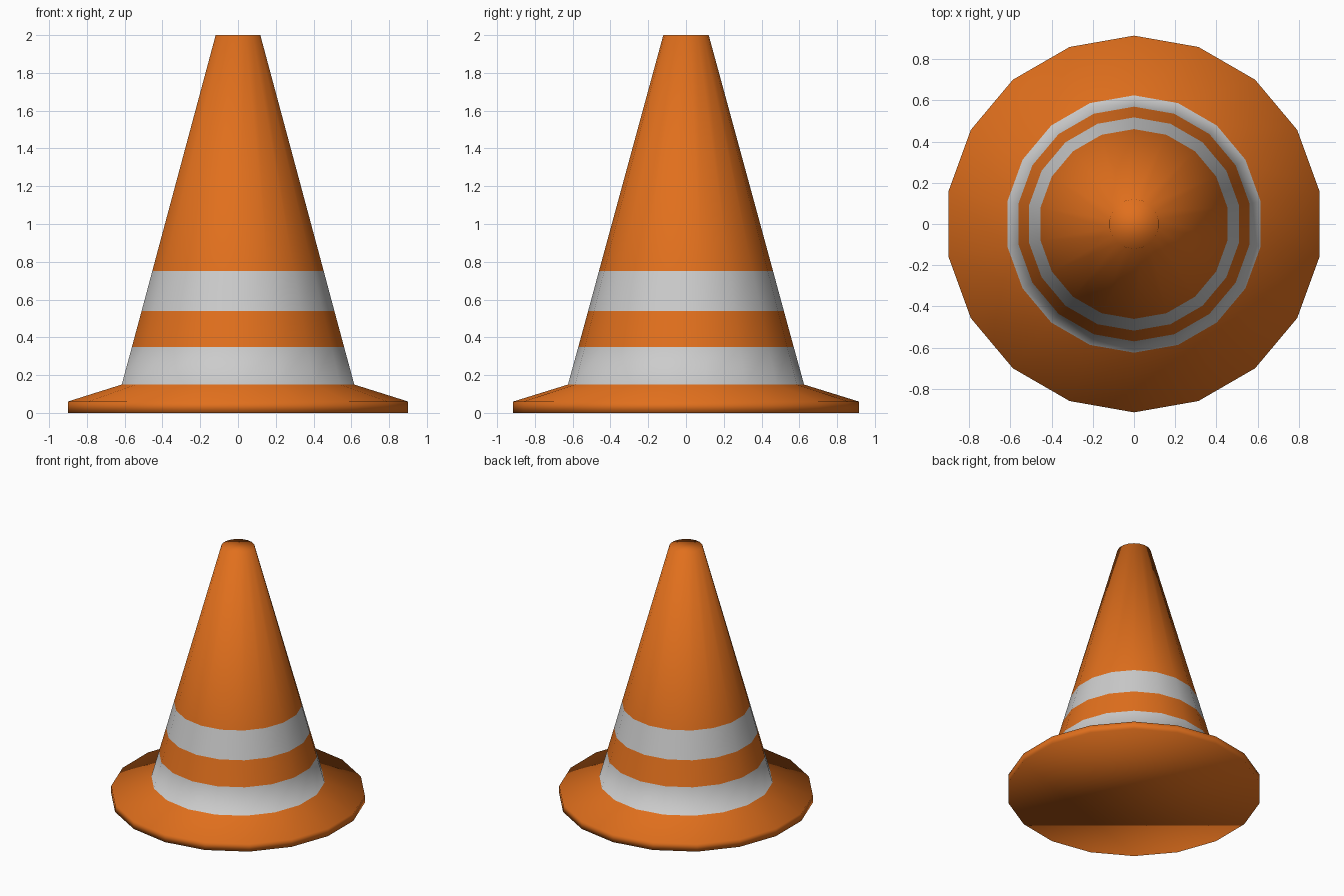
import bpy, bmesh, math

if "Cube" in bpy.data.objects:
    bpy.data.objects.remove(bpy.data.objects["Cube"])

SIDES = 18


def material(name, color):
    m = bpy.data.materials.new(name)
    m.diffuse_color = (*color, 1)
    m.use_nodes = True
    m.node_tree.nodes["Principled BSDF"].inputs["Base Color"].default_value = m.diffuse_color
    return m


orange = material("orange_plastic", (0.75, 0.16, 0.012))
white = material("pale_stripe", (0.55, 0.55, 0.55))

# Cone profile: radius, height, material of the band above (0 orange, 1 pale)
profile = [
    (0.915, 0.00, 0),   # foot rim
    (0.915, 0.06, 0),   # sloping skirt
    (0.625, 0.15, 1),   # lower stripe
    (0.570, 0.35, 0),
    (0.518, 0.54, 1),   # upper stripe
    (0.461, 0.75, 0),   # upper cone
    (0.120, 2.00, 0),
]

bm = bmesh.new()
rings = []
for r, z, _ in profile:
    angles = [math.pi / 2 + math.tau * i / SIDES for i in range(SIDES)]
    rings.append([bm.verts.new((r * math.cos(a), r * math.sin(a), z)) for a in angles])

# Side bands
for low, high, (_, _, slot) in zip(rings, rings[1:], profile):
    for i in range(SIDES):
        j = (i + 1) % SIDES
        bm.faces.new((low[i], low[j], high[j], high[i])).material_index = slot

# Bottom and top caps
bm.faces.new(rings[0][::-1])
bm.faces.new(rings[-1])
for f in bm.faces:
    f.smooth = True

mesh = bpy.data.meshes.new("traffic_cone")
bm.to_mesh(mesh)
bm.free()
mesh.materials.append(orange)
mesh.materials.append(white)
cone = bpy.data.objects.new("traffic_cone", mesh)
bpy.context.collection.objects.link(cone)
